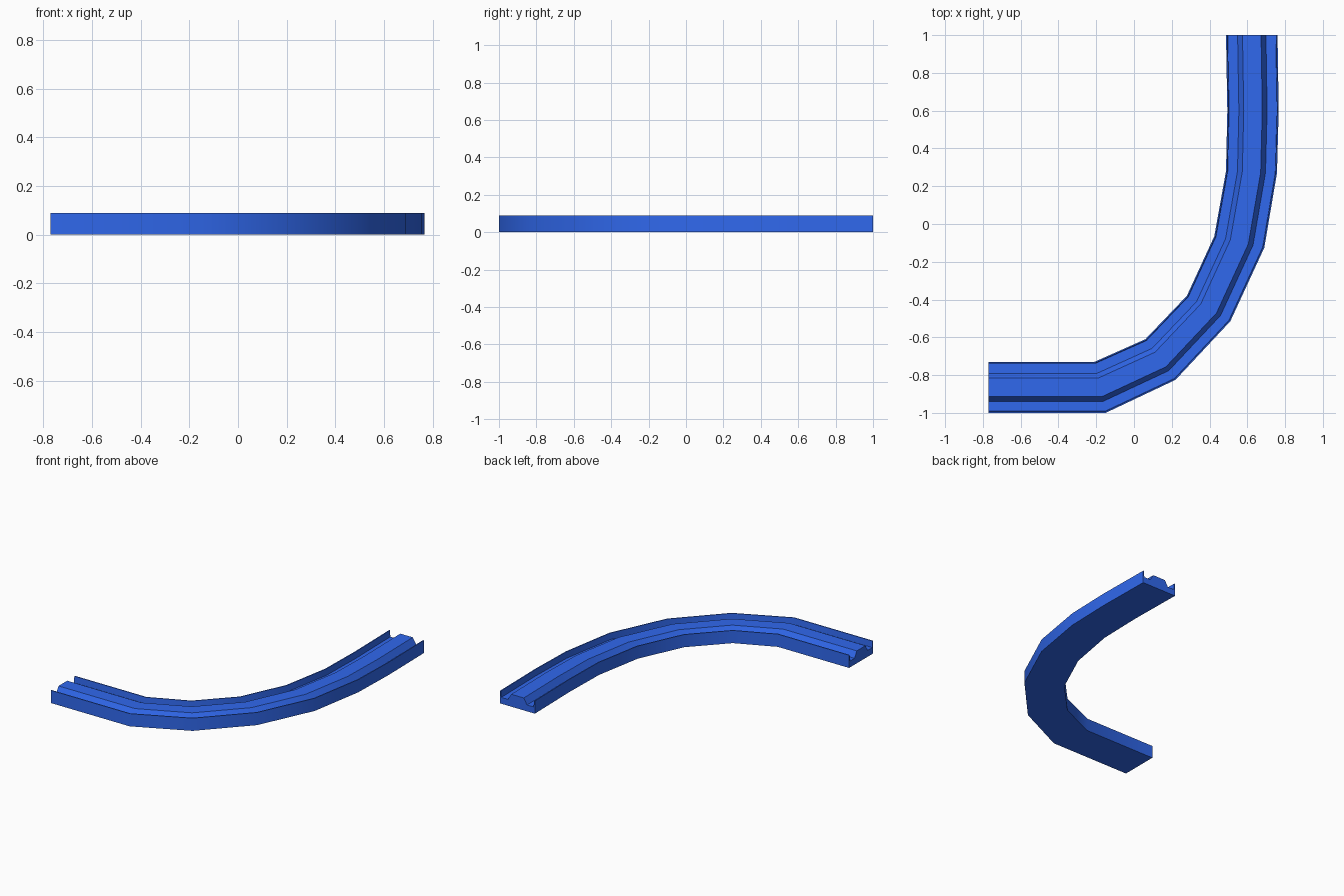
import bpy, bmesh, math
from mathutils import Vector

if "Cube" in bpy.data.objects:
    bpy.data.objects.remove(bpy.data.objects["Cube"])

# Bend outline: matching mitre points on the inner and outer edges
inner = [(-0.77, -0.73), (-0.21, -0.73), (0.06, -0.61), (0.28, -0.38),
         (0.425, -0.065), (0.487, 0.28), (0.494, 0.60), (0.487, 1.0)]
outer = [(-0.77, -1.0), (-0.15, -1.0), (0.22, -0.825), (0.51, -0.515),
         (0.69, -0.125), (0.757, 0.27), (0.766, 0.60), (0.76, 1.0)]

# Half cross-section: (fraction of half width, height), ridge to wall to base
half = [(0.36, 0.088), (0.55, 0.045), (0.93, 0.045),
        (0.95, 0.09), (1.0, 0.09), (1.0, 0.0)]
profile = half + [(-f, z) for f, z in reversed(half)]


def section(bm, a, b):
    a, b = Vector((*a, 0)), Vector((*b, 0))
    mid, side = (a + b) / 2, (b - a) / 2
    return [bm.verts.new(mid + side * f + Vector((0, 0, z))) for f, z in profile]


# Sweep the channel section along the bend and cap both ends
bm = bmesh.new()
rings = [section(bm, a, b) for a, b in zip(inner, outer)]
n = len(profile)
for r, s in zip(rings, rings[1:]):
    for i in range(n):
        j = (i + 1) % n
        bm.faces.new((r[i], r[j], s[j], s[i]))
bm.faces.new(rings[0])
bm.faces.new(rings[-1][::-1])
bmesh.ops.recalc_face_normals(bm, faces=bm.faces)

mesh = bpy.data.meshes.new("curved_track")
bm.to_mesh(mesh)
bm.free()
track = bpy.data.objects.new("curved_track", mesh)
bpy.context.collection.objects.link(track)

# Blue plastic
blue = bpy.data.materials.new("blue_plastic")
blue.diffuse_color = (0.03, 0.14, 0.85, 1)
blue.use_nodes = True
blue.node_tree.nodes["Principled BSDF"].inputs["Base Color"].default_value = blue.diffuse_color
mesh.materials.append(blue)

bpy.context.view_layer.objects.active = track
track.select_set(True)
bpy.ops.object.shade_smooth_by_angle(angle=math.radians(40))
